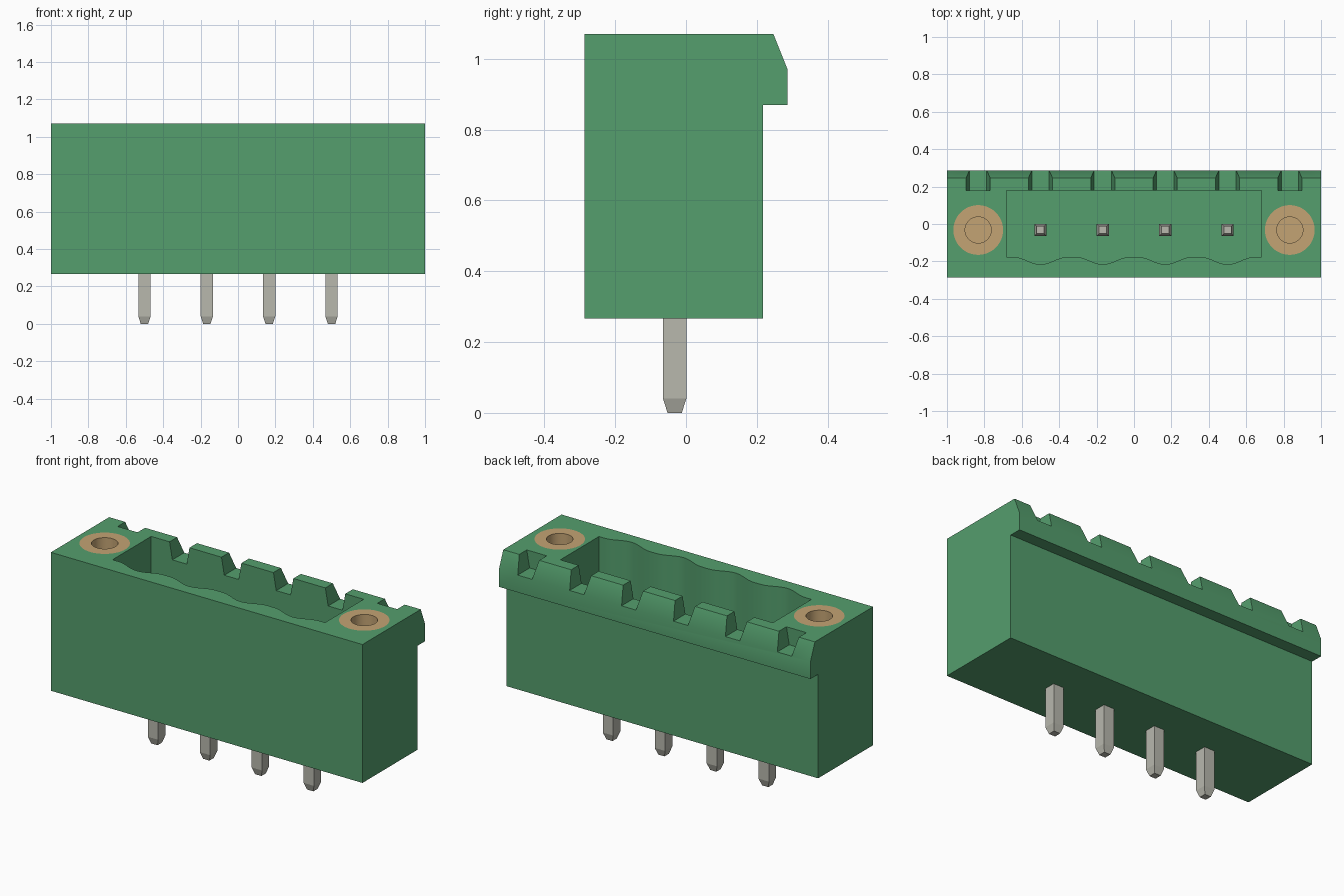
import bpy, bmesh, math
from mathutils import Vector

if "Cube" in bpy.data.objects:
    bpy.data.objects.remove(bpy.data.objects["Cube"], do_unlink=True)


def material(name, rgb):
    m = bpy.data.materials.new(name)
    m.use_nodes = True
    m.diffuse_color = (*rgb, 1)
    m.node_tree.nodes["Principled BSDF"].inputs["Base Color"].default_value = (*rgb, 1)
    return m


GREEN = material("green plastic", (0.089, 0.342, 0.153))
BRASS = material("brass", (0.55, 0.37, 0.175))
TIN = material("tinned metal", (0.48, 0.48, 0.42))

PITCH = 1 / 3
PIN_X = [(i - 1.5) * PITCH for i in range(4)]
SLOT_X = [(i - 2.5) * PITCH for i in range(6)]
AXIS_Y = -0.032
BASE, TOP = 0.267, 1.07
FLOOR = 0.5            # cavity floor
WALL_Y = 0.178         # rear wall of the cavity


def finish(name, bm, mat=None, smooth=False):
    bmesh.ops.recalc_face_normals(bm, faces=bm.faces)
    me = bpy.data.meshes.new(name)
    bm.to_mesh(me)
    bm.free()
    ob = bpy.data.objects.new(name, me)
    bpy.context.collection.objects.link(ob)
    if mat:
        me.materials.append(mat)
    if smooth:
        me.shade_smooth()
        me.set_sharp_from_angle(angle=math.radians(30))
    return ob


def prism(name, points, offset, mat=None):
    """Closed outline pushed along offset."""
    bm = bmesh.new()
    face = bm.faces.new([bm.verts.new(p) for p in points])
    ext = bmesh.ops.extrude_face_region(bm, geom=[face])
    moved = [v for v in ext["geom"] if isinstance(v, bmesh.types.BMVert)]
    bmesh.ops.translate(bm, verts=moved, vec=Vector(offset))
    return finish(name, bm, mat)


def cut(target, cutter):
    cutter.hide_render = True
    mod = target.modifiers.new("cut", "BOOLEAN")
    mod.operation, mod.solver, mod.object = "DIFFERENCE", "EXACT", cutter
    bpy.context.view_layer.objects.active = target
    bpy.ops.object.modifier_apply(modifier=mod.name)
    bpy.data.objects.remove(cutter, do_unlink=True)


# Housing: side profile with the overhanging rear lip
profile = [(-0.287, BASE), (0.217, BASE), (0.217, 0.87), (0.287, 0.87),
           (0.287, 0.97), (0.247, TOP), (-0.287, TOP)]
housing = prism("housing", [(-1, y, z) for y, z in profile], (2, 0, 0), GREEN)

# Cavity: straight at the rear, one scallop per pin at the front
outline = [(0.682, WALL_Y), (-0.682, WALL_Y), (-0.682, -0.176)]
for px in PIN_X:
    for i in range(17):
        t = i / 8 - 1
        outline.append((px + 0.145 * t, -0.196 - 0.02 * math.cos(math.pi * t)))
outline.append((0.682, -0.176))
cut(housing, prism("cavity_cutter", [(x, y, FLOOR) for x, y in outline], (0, 0, 0.8)))

# Tapered slots across the rear lip; the inner four open into the cavity
for sx in SLOT_X:
    y0 = 0.1 if abs(sx) < 0.7 else WALL_Y
    rise = 1.17
    slot = [(-0.046, 0.97), (0.046, 0.97), (0.082, rise), (-0.082, rise)]
    cut(housing, prism("slot_cutter", [(sx + x, y0, z) for x, z in slot],
                       (0, 0.4 - y0, 0)))

# Bores for the threaded inserts
R_OUT, R_IN, BORE = 0.133, 0.07, 0.55
SEG = 48


def circle(cx, r, z):
    return [(cx + r * math.cos(2 * math.pi * i / SEG),
             AXIS_Y + r * math.sin(2 * math.pi * i / SEG), z) for i in range(SEG)]


for side in (-1, 1):
    cut(housing, prism("bore_cutter", circle(side * 0.833, R_OUT, BORE), (0, 0, 0.8)))
housing.data.shade_smooth()
housing.data.set_sharp_from_angle(angle=math.radians(30))


def loft(name, rings, mat, smooth=False):
    """Skin a stack of equal-length rings and cap both ends."""
    bm = bmesh.new()
    loops = [[bm.verts.new(p) for p in ring] for ring in rings]
    for a, b in zip(loops, loops[1:]):
        for i in range(len(a)):
            j = (i + 1) % len(a)
            bm.faces.new((a[i], a[j], b[j], b[i]))
    bm.faces.new(loops[0])
    bm.faces.new(loops[-1])
    return finish(name, bm, mat, smooth)


# Brass inserts: outer wall, flush rim, then down the blind hole
for side, label in ((-1, "right"), (1, "left")):
    steps = [(R_OUT, BORE), (R_OUT, TOP), (R_IN, TOP), (R_IN, BORE + 0.06)]
    loft(label + "_threaded_insert",
         [circle(side * 0.833, r, z) for r, z in steps], BRASS, True)

# Contact pins: square bars with tapered ends
for n, px in enumerate(PIN_X, 1):
    steps = [(0.020, 0), (0.033, 0.04), (0.033, 0.81), (0.020, 0.85)]
    loft(f"contact_pin_{n}",
         [[(px + sx * h, AXIS_Y + sy * h, z)
           for sx, sy in ((-1, -1), (1, -1), (1, 1), (-1, 1))] for h, z in steps], TIN)
